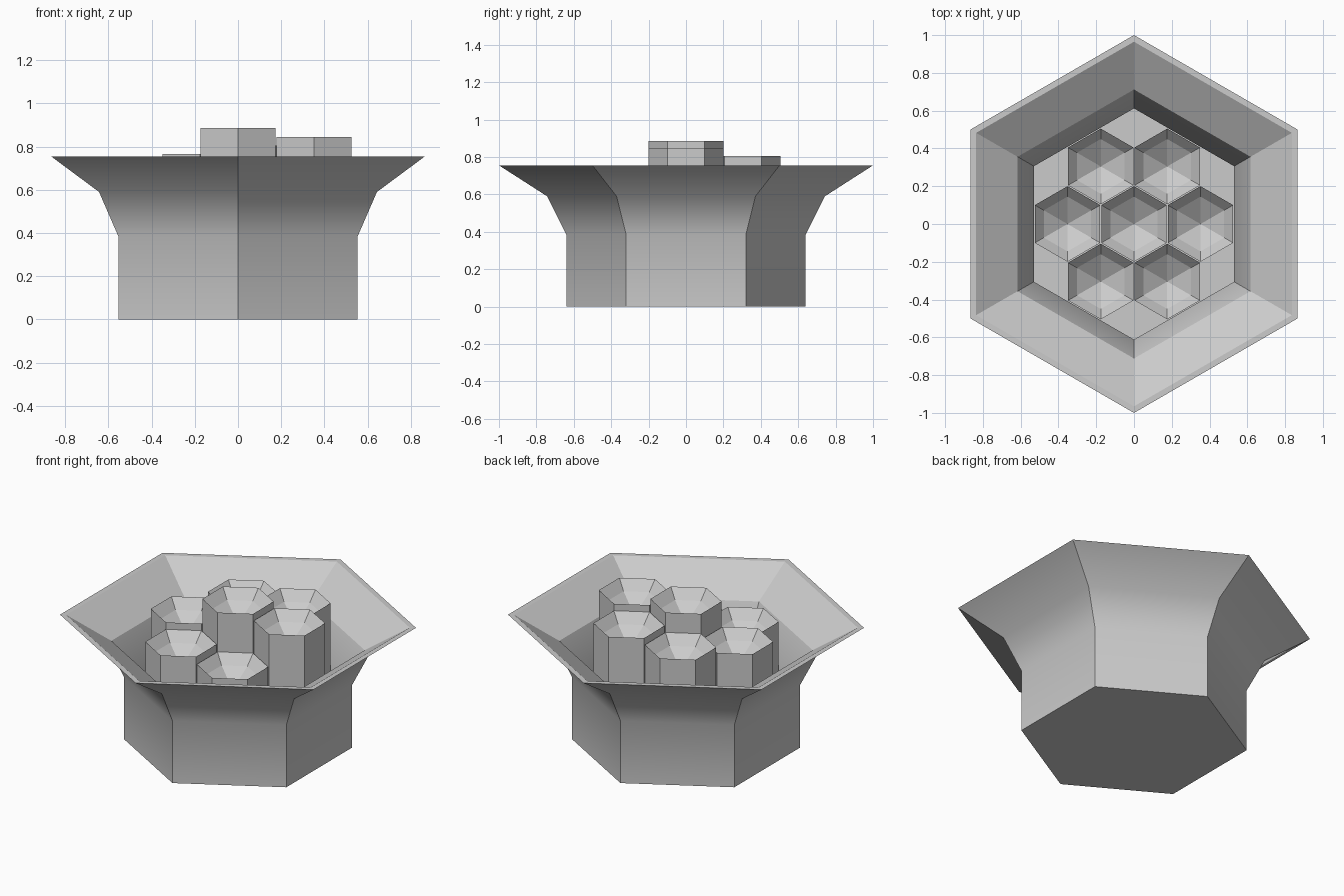
import bpy, bmesh
from math import sin, cos, pi, radians

if "Cube" in bpy.data.objects:
    bpy.data.objects.remove(bpy.data.objects["Cube"])


def hex_lathe(name, profile, centre=(0, 0)):
    """Loft six-sided rings from (radius, z) pairs; radius 0 is a single point."""
    bm = bmesh.new()
    rings = []
    for r, z in profile:
        n = 1 if r == 0 else 6
        rings.append([bm.verts.new((centre[0] + r * cos(pi / 6 + k * pi / 3),
                                    centre[1] + r * sin(pi / 6 + k * pi / 3), z))
                      for k in range(n)])
    for a, b in zip(rings, rings[1:]):
        for k in range(6):
            j = (k + 1) % 6
            if len(b) == 1:
                bm.faces.new((a[k], a[j], b[0]))
            else:
                bm.faces.new((a[k], a[j], b[j], b[k]))
    # close open ends
    bm.faces.new(rings[0][::-1])
    if len(rings[-1]) == 6:
        bm.faces.new(rings[-1])
    bmesh.ops.recalc_face_normals(bm, faces=bm.faces)
    mesh = bpy.data.meshes.new(name)
    bm.to_mesh(mesh)
    bm.free()
    obj = bpy.data.objects.new(name, mesh)
    bpy.context.collection.objects.link(obj)
    return obj


# Flared planter: outer wall, thin rim, inner wall and floor
pot = hex_lathe("planter", [
    (0.64, 0), (0.64, 0.385), (0.743, 0.59), (1.0, 0.755),
    (0.965, 0.755), (0.712, 0.605), (0.612, 0.39), (0.612, 0.03)])
bpy.context.view_layer.objects.active = pot
pot.select_set(True)
bpy.ops.object.shade_smooth_by_angle(angle=radians(30))

# Honeycomb of hexagonal columns with hollow funnel tops
STEP = 0.352
outer_heights = [0.845, 0.805, 0.765, 0.73, 0.69, 0.645]   # counter-clockwise from +x
columns = [((0, 0), 0.885)]
for k, h in enumerate(outer_heights):
    columns.append(((STEP * cos(k * pi / 3), STEP * sin(k * pi / 3)), h))
for i, (centre, top) in enumerate(columns):
    hex_lathe(f"column_{i}", [
        (0.2, 0.03), (0.2, top), (0.145, top - 0.06), (0, top - 0.15)], centre)
